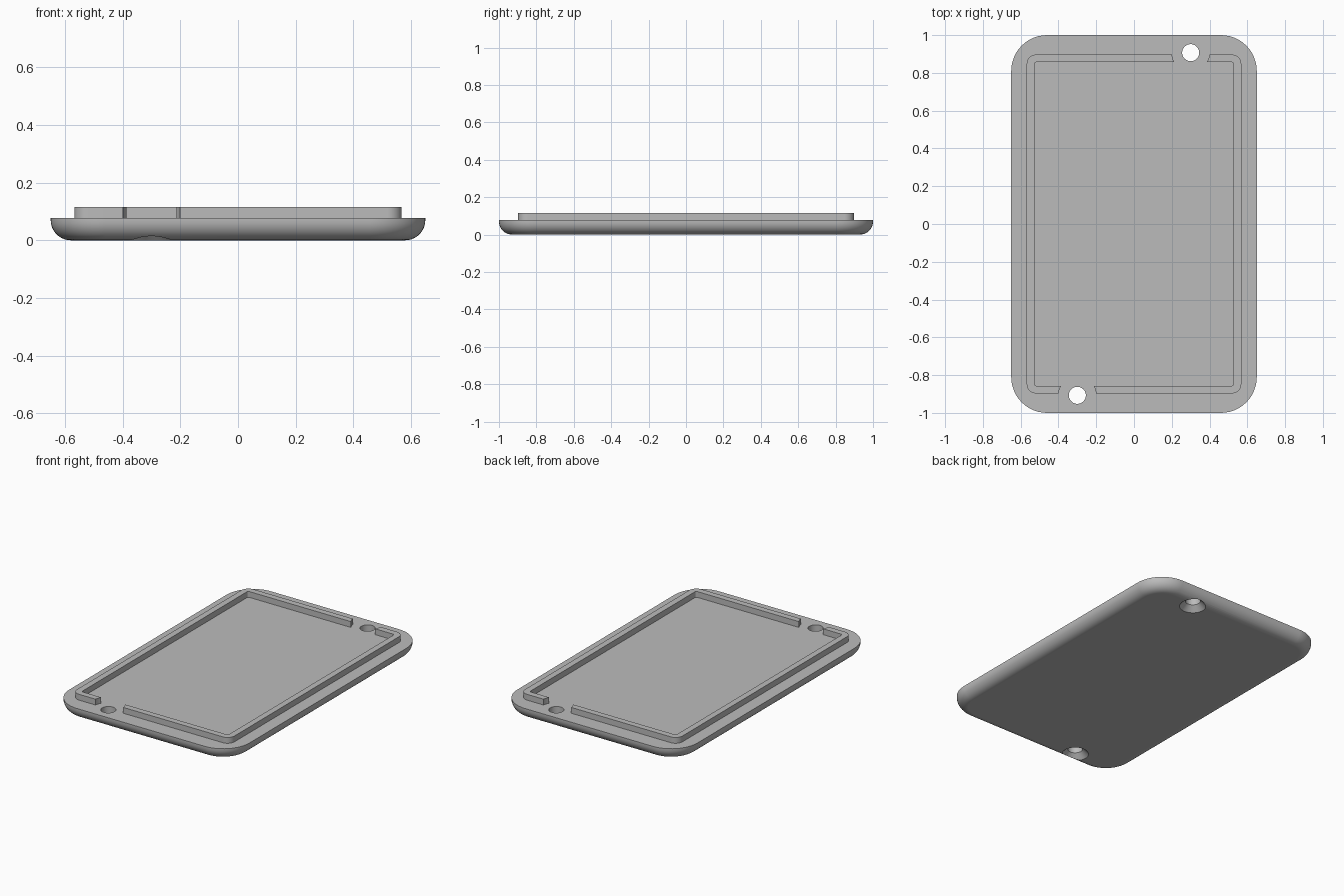
import bpy
import bmesh
from math import pi, sin, cos, radians

if "Cube" in bpy.data.objects:
    bpy.data.objects.remove(bpy.data.objects["Cube"], do_unlink=True)

PLATE_TOP, RIM_TOP, FILLET = 0.077, 0.115, 0.07
HOLES = [(0.3, 0.907), (-0.3, -0.907)]

grey = bpy.data.materials.new("plain grey")
grey.use_nodes = True
colour = (0.5, 0.5, 0.5, 1)
grey.diffuse_color = colour
grey.node_tree.nodes["Principled BSDF"].inputs["Base Color"].default_value = colour


def rounded_ring(bm, hx, hy, r, z, steps=12):
    """Ring of vertices along a rounded rectangle."""
    ring = []
    for i, (sx, sy) in enumerate([(1, 1), (-1, 1), (-1, -1), (1, -1)]):
        for k in range(steps + 1):
            a = (i + k / steps) * pi / 2
            ring.append(bm.verts.new((sx * (hx - r) + r * cos(a),
                                      sy * (hy - r) + r * sin(a), z)))
    return ring


def circle_ring(bm, x, y, r, z, steps=48):
    return [bm.verts.new((x + r * cos(2 * pi * k / steps),
                          y + r * sin(2 * pi * k / steps), z)) for k in range(steps)]


def bridge(bm, a, b):
    for i in range(len(a)):
        j = (i + 1) % len(a)
        bm.faces.new((a[i], a[j], b[j], b[i]))


def loft(bm, rings, closed=False):
    """Skin a stack of rings, either capped or joined end to start."""
    for a, b in zip(rings, rings[1:]):
        bridge(bm, a, b)
    if closed:
        bridge(bm, rings[-1], rings[0])
    else:
        bm.faces.new(rings[0][::-1])
        bm.faces.new(rings[-1])


def finish(bm, name):
    bmesh.ops.recalc_face_normals(bm, faces=bm.faces)
    mesh = bpy.data.meshes.new(name)
    bm.to_mesh(mesh)
    bm.free()
    mesh.materials.append(grey)
    obj = bpy.data.objects.new(name, mesh)
    bpy.context.collection.objects.link(obj)
    return obj


def turned_cutter(name, profile):
    """Revolved cutter at both screw positions; profile is (radius, z) pairs."""
    bm = bmesh.new()
    for x, y in HOLES:
        loft(bm, [circle_ring(bm, x, y, r, z) for r, z in profile])
    obj = finish(bm, name)
    obj.hide_render = True
    return obj


def cut_and_shade(obj, cutter):
    bpy.ops.object.select_all(action='DESELECT')
    bpy.context.view_layer.objects.active = obj
    obj.select_set(True)
    mod = obj.modifiers.new("cut", 'BOOLEAN')
    mod.operation, mod.solver, mod.object = 'DIFFERENCE', 'EXACT', cutter
    bpy.ops.object.modifier_apply(modifier=mod.name)
    bpy.data.objects.remove(cutter, do_unlink=True)
    bpy.ops.object.shade_smooth_by_angle(angle=radians(30))
    weighted = obj.modifiers.new("clean shading", 'WEIGHTED_NORMAL')
    weighted.keep_sharp = True


# Base plate with a rounded lower edge
bm = bmesh.new()
rings = []
for k in range(11):
    a = k / 10 * pi / 2
    inset = FILLET * (1 - sin(a))
    rings.append(rounded_ring(bm, 0.65 - inset, 1 - inset, 0.19 - inset,
                              FILLET * (1 - cos(a))))
rings.append(rounded_ring(bm, 0.65, 1, 0.19, PLATE_TOP))
loft(bm, rings)
plate = finish(bm, "base_plate")

# Countersunk screw holes
cut_and_shade(plate, turned_cutter("screw_hole_cutter", [
    (0.09, -0.01), (0.08, 0), (0.045, 0.035), (0.045, 0.2)]))

# Raised locating rim, with round notches beside the screw holes
bm = bmesh.new()
low = PLATE_TOP - 0.004
loft(bm, [rounded_ring(bm, 0.568, 0.897, 0.05, low),
          rounded_ring(bm, 0.568, 0.897, 0.05, RIM_TOP),
          rounded_ring(bm, 0.528, 0.857, 0.012, RIM_TOP),
          rounded_ring(bm, 0.528, 0.857, 0.012, low)], closed=True)
rim = finish(bm, "locating_rim")
cut_and_shade(rim, turned_cutter("rim_notch_cutter", [(0.1, 0), (0.1, 0.2)]))
